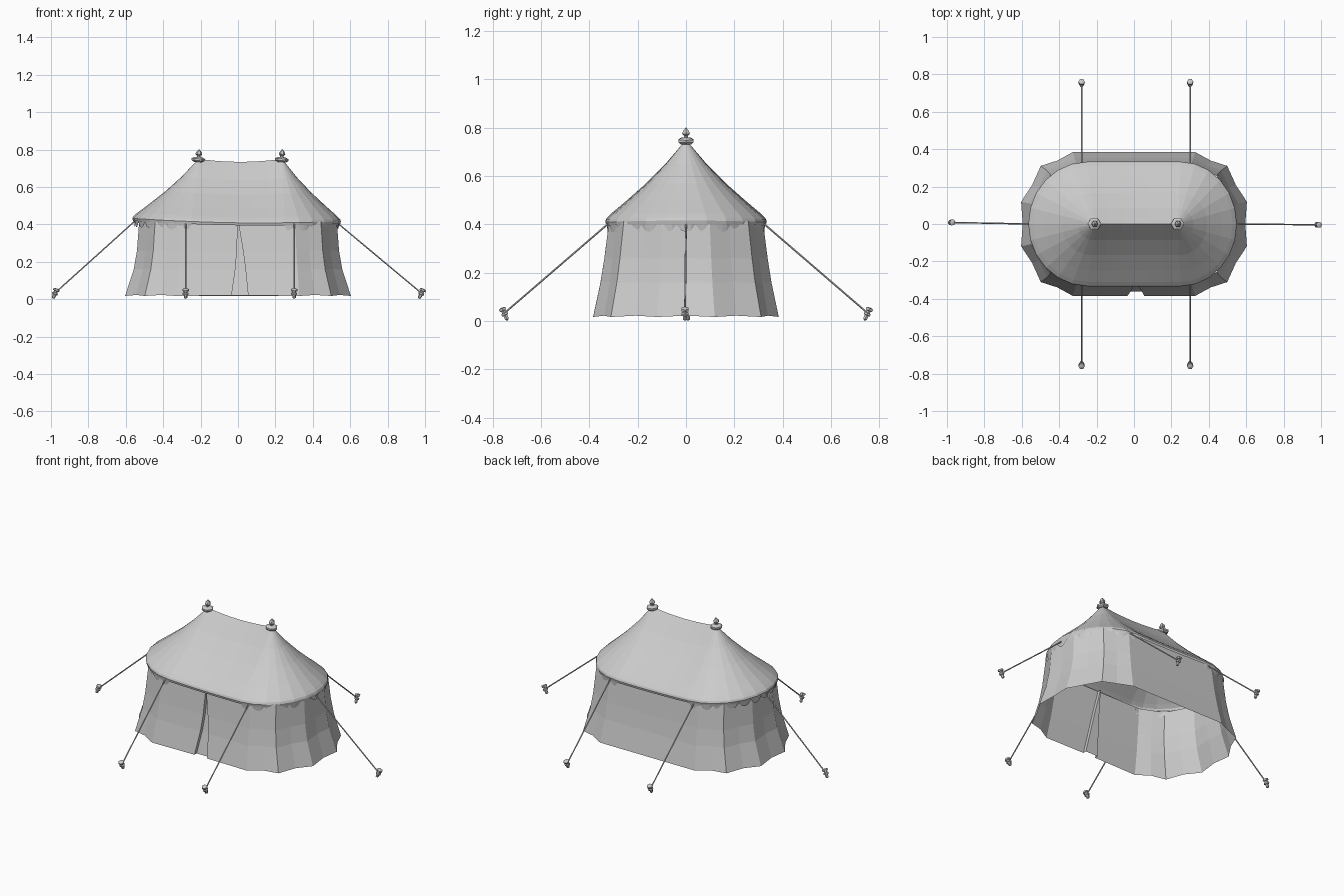
import bpy, bmesh, math
from mathutils import Vector

if "Cube" in bpy.data.objects:
    bpy.data.objects.remove(bpy.data.objects["Cube"])


def loft(name, rings, closed=False):
    """Skin a list of equally long point rings."""
    bm = bmesh.new()
    rows = [[bm.verts.new(p) for p in r] for r in rings]
    n = len(rows[0])
    for a, b in zip(rows, rows[1:]):
        for i in range(n if closed else n - 1):
            j = (i + 1) % n
            bm.faces.new((a[i], b[i], b[j], a[j]))
    bmesh.ops.remove_doubles(bm, verts=bm.verts, dist=0.0003)
    bmesh.ops.recalc_face_normals(bm, faces=bm.faces)
    me = bpy.data.meshes.new(name)
    bm.to_mesh(me)
    bm.free()
    ob = bpy.data.objects.new(name, me)
    bpy.context.collection.objects.link(ob)
    return ob


def lathe(name, profile, sides, loc, axis=(0, 0, 1)):
    """Turn a (radius, height) profile around an axis."""
    q = Vector((0, 0, 1)).rotation_difference(Vector(axis).normalized())
    rings = [[Vector(loc) + q @ Vector((r * math.cos(k * math.tau / sides),
                                        r * math.sin(k * math.tau / sides), h))
              for k in range(sides)] for r, h in profile]
    return loft(name, rings, True)


def arc(side, c, rx, ry, n):
    """Half-oval end; side=1 right (front to back), -1 left (back to front)."""
    pts = []
    for k in range(n + 1):
        a = -math.pi / 2 + math.pi * k / n
        pts.append((side * (c + rx * math.cos(a)), side * ry * math.sin(a)))
    return pts


def eave_z(x):
    return 0.395 + 0.05 * x * x - 0.014 * x


# Roof: eave outline paired with matching ridge points
N, M = 12, 6
RIDGE_L, RIDGE_R = -0.21, 0.235
eave, ridge = [], []
for s, rx, rid in ((1, 0.300, RIDGE_R), (-1, 0.315, RIDGE_L)):
    pts = arc(s, 0.25, rx, 0.333, N)
    eave += pts
    ridge += [rid] * len(pts)
    other = RIDGE_L if s == 1 else RIDGE_R
    for k in range(1, M):
        eave.append((s * (0.25 - 0.5 * k / M), s * 0.333))
        ridge.append(rid + (other - rid) * k / M)


def roof_ring(f, g):
    ring = []
    for (x, y), rx in zip(eave, ridge):
        u = (rx - RIDGE_L) / (RIDGE_R - RIDGE_L)
        rz = 0.75 - 0.064 * u * (1 - u)
        ez = eave_z(x)
        ring.append((rx + (x - rx) * f, y * f, ez + (rz - ez) * g))
    return ring


PROFILE = [(0, 1), (0.1, 0.89), (0.26, 0.71), (0.5, 0.48), (0.75, 0.27),
           (0.93, 0.125), (0.985, 0.075), (1, 0.04), (0.99, 0)]
loft("roof", [roof_ring(f, g) for f, g in PROFILE], True)

# Scalloped valance hanging from the rim around both rounded ends
for s, rx, name in ((1, 0.293, "valance_right"), (-1, 0.307, "valance_left")):
    pts = arc(s, 0.25, rx, 0.328, 52)
    top = [(x, y, eave_z(x) + 0.008) for x, y in pts]
    bot = [(x * 0.99, y * 0.99,
            eave_z(x) - 0.003 - 0.030 * abs(math.sin(math.pi * k / 4)) ** 0.7)
           for k, (x, y) in enumerate(pts)]
    loft(name, [top, bot])


# Walls: faceted ends with hollow panels, flat sides, parted front flaps over a door sheet
def wall_ring(c, rx, ry, z, left, right, pull):
    ring = [(right, -ry + 0.022, z), (right, -ry, z)]
    for s in (1, -1):
        p = arc(s, c, rx, ry, 5)
        for a, b in zip(p, p[1:]):
            mx, my = (a[0] + b[0]) / 2, (a[1] + b[1]) / 2
            d = Vector((mx - s * c, my)).normalized() * pull
            ring += [(*a, z - pull * 0.3), (mx - d.x, my - d.y, z + pull * 0.3)]
        ring.append((*p[-1], z - pull * 0.3))
    return ring + [(left, -ry, z), (left, -ry + 0.022, z)]


loft("walls", [
    wall_ring(0.305, 0.235, 0.318, 0.415, -0.001, 0.001, 0),
    wall_ring(0.312, 0.240, 0.338, 0.26, -0.006, 0.027, 0.003),
    wall_ring(0.318, 0.252, 0.354, 0.16, -0.014, 0.040, 0.005),
    wall_ring(0.328, 0.290, 0.384, 0.02, -0.034, 0.054, 0.009)], True)

# Pole finials: hexagonal collar and pointed knob
for x, side, lean in ((RIDGE_L, "left", 0.08), (RIDGE_R, "right", 0.08)):
    lathe("finial_" + side,
          [(0, 0), (0.026, 0), (0.036, 0.008), (0.036, 0.018), (0.024, 0.025),
           (0.010, 0.027), (0.010, 0.034), (0.018, 0.042), (0.015, 0.052), (0, 0.070)],
          6, (x - 0.003, 0, 0.733), (lean, 0, 1))

# Guy ropes and pegs
PEG = [(0, 0), (0.009, 0.006), (0.010, 0.024), (0.016, 0.026), (0.016, 0.034),
       (0.010, 0.037), (0.010, 0.044), (0.017, 0.046), (0.017, 0.056), (0, 0.060)]
GUYS = [("left", (-0.545, 0, 0.423), (-0.967, 0.008, 0.002)),
        ("right", (0.535, 0, 0.405), (0.967, -0.004, 0.002))]
for sy, fb in ((-1, "front"), (1, "back")):
    for x, lr in ((-0.28, "left"), (0.30, "right")):
        GUYS.append((fb + "_" + lr, (x, sy * 0.32, 0.405), (x, sy * 0.738, 0.002)))
for name, a, base in GUYS:
    out = Vector((base[0] - a[0], base[1] - a[1], 0)).normalized()
    # the end pegs lean opposite ways in the ground
    axis = (out * (-0.4 if name == "left" else 0.45) + Vector((0, 0, 1))).normalized()
    foot = Vector(base) + out * (0.023 if name == "left" else 0)
    lathe("peg_" + name, PEG, 6, foot, axis)
    tie = foot + axis * 0.034
    d = tie - Vector(a)
    lathe("rope_" + name, [(0, 0), (0.004, 0), (0.004, d.length), (0, d.length)], 5, a, d)
